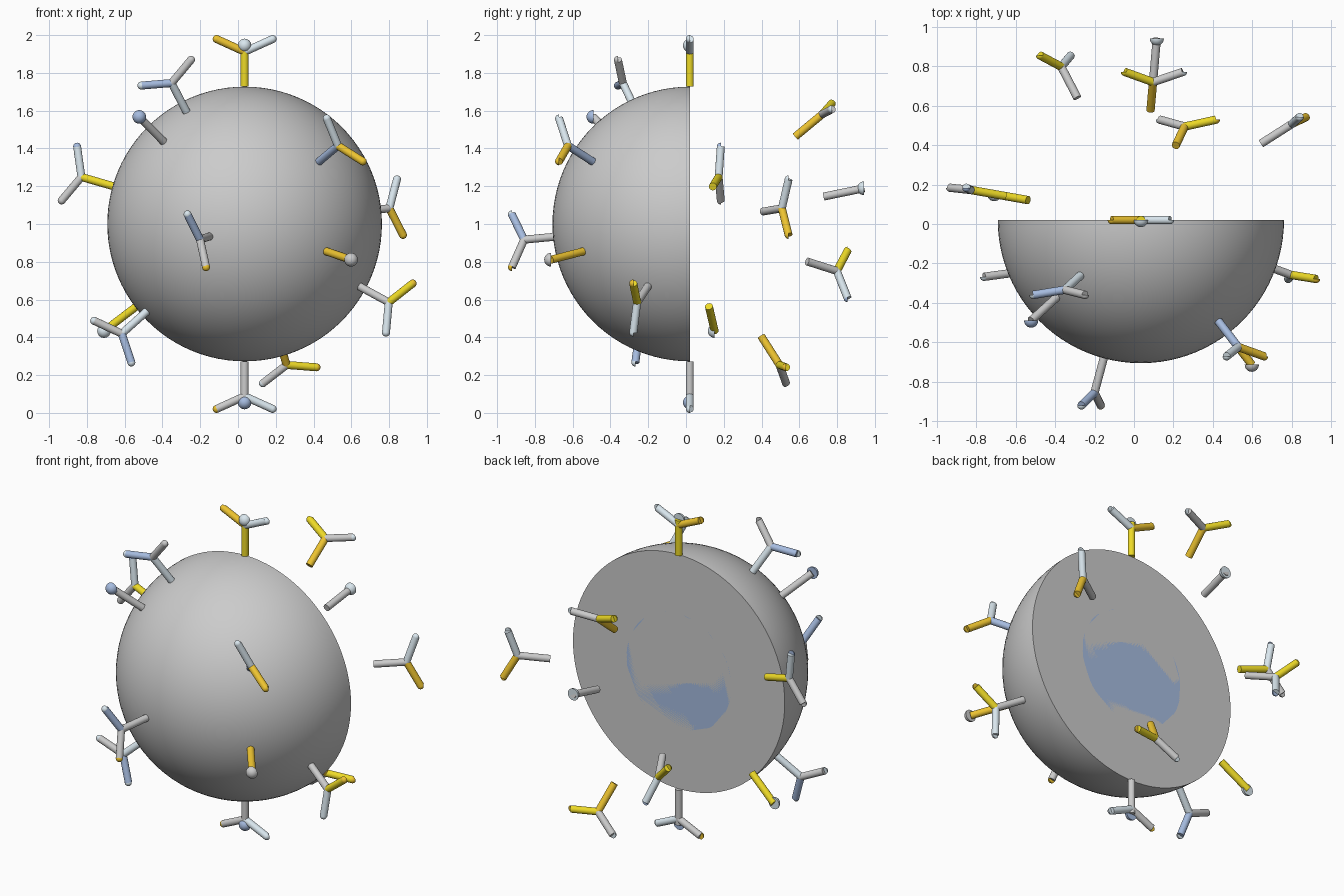
import bpy, bmesh, math
from mathutils import Vector, Matrix

if "Cube" in bpy.data.objects:
    bpy.data.objects.remove(bpy.data.objects["Cube"])

C = Vector((0.035, 0.02, 1.0))      # centre of the particle
R = 0.727                           # shell radius
HINGE = 0.912                       # radial distance of the fork
TIP, SPREAD = 0.979, 0.148          # radial and sideways reach of the fork arms
ROD, BALL, BALL_AT = 0.021, 0.036, 0.945

PALETTE = {
    "Y": ("yellow", (0.85, 0.70, 0.02, 1)),
    "O": ("orange", (0.85, 0.55, 0.03, 1)),
    "L": ("pale_blue", (0.70, 0.80, 0.86, 1)),
    "B": ("blue", (0.38, 0.50, 0.74, 1)),
}
MATS = {}
for key, (name, rgba) in PALETTE.items():
    MATS[key] = bpy.data.materials.new(name)
    MATS[key].diffuse_color = rgba


def finish(bm, name, colour, matrix):
    bmesh.ops.recalc_face_normals(bm, faces=bm.faces)
    mesh = bpy.data.meshes.new(name)
    bm.to_mesh(mesh)
    bm.free()
    ob = bpy.data.objects.new(name, mesh)
    bpy.context.collection.objects.link(ob)
    ob.matrix_world = matrix
    if colour in MATS:
        mesh.materials.append(MATS[colour])
    bpy.ops.object.select_all(action='DESELECT')
    ob.select_set(True)
    bpy.context.view_layer.objects.active = ob
    bpy.ops.object.shade_smooth_by_angle(angle=math.radians(35))
    return ob


def half_ball(name, centre, radius, colour, seg=24):
    """Front half (y < centre) of a sphere with a flat back."""
    bm = bmesh.new()
    bmesh.ops.create_uvsphere(bm, u_segments=seg, v_segments=seg // 2, radius=radius)
    bmesh.ops.bisect_plane(bm, geom=bm.verts[:] + bm.edges[:] + bm.faces[:], dist=1e-5,
                           plane_co=(0, 0, 0), plane_no=(0, 1, 0), clear_outer=True)
    bmesh.ops.holes_fill(bm, edges=[e for e in bm.edges if e.is_boundary], sides=0)
    return finish(bm, name, colour, Matrix.Translation(centre))


def rod(name, a, b, colour):
    bm = bmesh.new()
    d = b - a
    bmesh.ops.create_cone(bm, cap_ends=True, segments=20, radius1=ROD, radius2=ROD,
                          depth=d.length)
    turn = d.to_track_quat('Z', 'Y').to_matrix().to_4x4()
    return finish(bm, name, colour, Matrix.Translation((a + b) / 2) @ turn)


def spiral(n):
    """Evenly spread directions from pole to pole."""
    for i in range(n):
        z = 1 - 2 * i / (n - 1)
        r = math.sqrt(max(0, 1 - z * z))
        t = math.pi * (1 + math.sqrt(5)) * i
        yield i, Vector((r * math.cos(t), r * math.sin(t), z))


# shell and the core showing faintly in the cut face
half_ball("shell", C, R, "G", 96)
half_ball("core", C, 0.36, "B", 48)

# forked stalks: colours of stem, two arms, two arm tips
FORKS = ["YLOLO", "LGBGL", "OGYLY", "BOLOL", "YLGBG", "GOLOL",
         "GBGLO", "GYLYB", "GLYLO", "LGBLL", "OGYLO", "GGLOL"]
for i, u in spiral(len(FORKS)):
    col = FORKS[i]
    side = Vector((0, 1, 0)).cross(u).normalized()
    hinge = C + u * HINGE
    rod(f"fork_stem_{i}", C + u * R, hinge, col[0])
    for k, s in enumerate((1, -1)):
        tip = C + u * TIP + side * (s * SPREAD)
        rod(f"fork_arm_{i}_{k}", hinge, tip, col[1 + k])
        half_ball(f"fork_tip_{i}_{k}", tip, ROD, col[3 + k])

# ball-ended stalks: colours of stem and ball
PINS = ["YL", "GB", "GL", "OG", "YL", "GB"]
for i, u in spiral(len(PINS)):
    end = C + u * BALL_AT
    rod(f"pin_stem_{i}", C + u * R, end, PINS[i][0])
    half_ball(f"pin_ball_{i}", end, BALL, PINS[i][1])

for m in bpy.data.materials:
    if m.users and not m.is_grease_pencil:
        m.use_nodes = True
        m.node_tree.nodes["Principled BSDF"].inputs["Base Color"].default_value = m.diffuse_color
